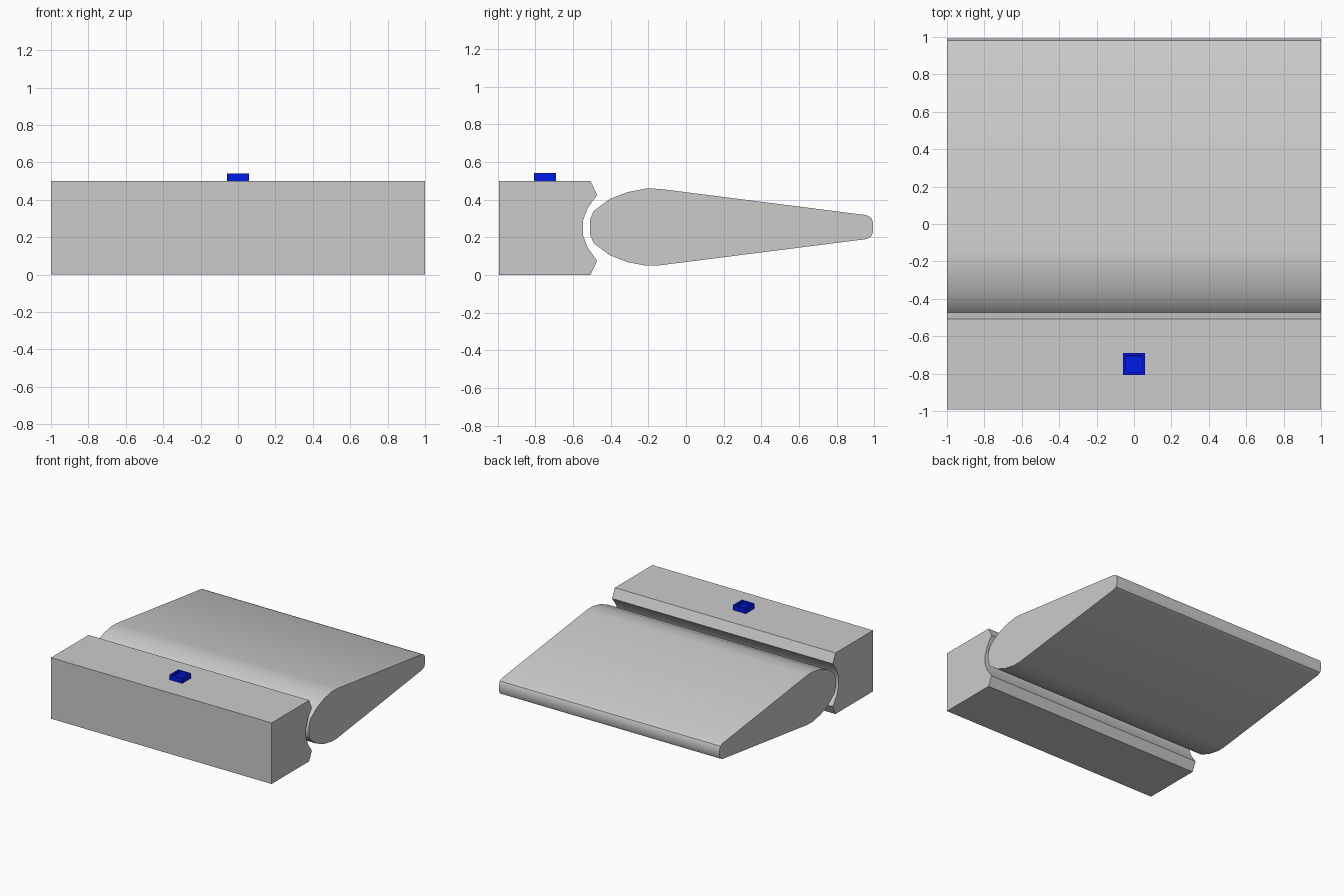
import bpy, bmesh

if "Cube" in bpy.data.objects:
    bpy.data.objects.remove(bpy.data.objects["Cube"])


def extrude_profile(name, pts, smooth=0):
    """Extrude a closed (y, z) outline along x from -1 to 1."""
    bm = bmesh.new()
    face = bm.faces.new([bm.verts.new((-1, y, z)) for y, z in pts])
    ext = bmesh.ops.extrude_face_region(bm, geom=[face])
    verts = [g for g in ext["geom"] if isinstance(g, bmesh.types.BMVert)]
    bmesh.ops.translate(bm, verts=verts, vec=(2, 0, 0))
    return finish(name, bm, smooth)


def finish(name, bm, smooth=0):
    bmesh.ops.recalc_face_normals(bm, faces=bm.faces)
    mesh = bpy.data.meshes.new(name)
    bm.to_mesh(mesh)
    bm.free()
    ob = bpy.data.objects.new(name, mesh)
    bpy.context.collection.objects.link(ob)
    if smooth:
        bpy.context.view_layer.objects.active = ob
        ob.select_set(True)
        bpy.ops.object.shade_smooth_by_angle(angle=smooth)
        ob.select_set(False)
    return ob


def mirrored(upper, mid):
    """Complete an upper half outline with its mirror image about z = mid."""
    return upper + [(y, 2 * mid - z) for y, z in reversed(upper)]


# Fixed block with a faceted hinge groove
extrude_profile("hinge_block", mirrored(
    [(-0.993, 0.5), (-0.507, 0.5), (-0.472, 0.425), (-0.522, 0.355),
     (-0.547, 0.29)], 0.25), 0.6)

# Tapered flap with rounded nose and tip
extrude_profile("flap", mirrored(
    [(-0.511, 0.29), (-0.49, 0.34), (-0.405, 0.403), (-0.31, 0.44),
     (-0.21, 0.459), (-0.14, 0.457), (0.955, 0.318), (0.982, 0.305),
     (0.993, 0.28)], 0.254), 0.6)

# Small blue button with a recessed top
bm = bmesh.new()
bmesh.ops.create_cube(bm, size=1)
bmesh.ops.scale(bm, verts=bm.verts, vec=(0.116, 0.116, 0.04))
bmesh.ops.translate(bm, verts=bm.verts, vec=(0, -0.748, 0.52))
top = max(bm.faces, key=lambda f: f.calc_center_median().z)
bmesh.ops.inset_region(bm, faces=[top], thickness=0.02)
bmesh.ops.inset_region(bm, faces=[top], thickness=0.002, depth=-0.025)
button = finish("button", bm)
blue = bpy.data.materials.new("blue")
blue.diffuse_color = (0.0, 0.01, 0.8, 1)
blue.use_nodes = True
blue.node_tree.nodes["Principled BSDF"].inputs["Base Color"].default_value = blue.diffuse_color
button.data.materials.append(blue)
